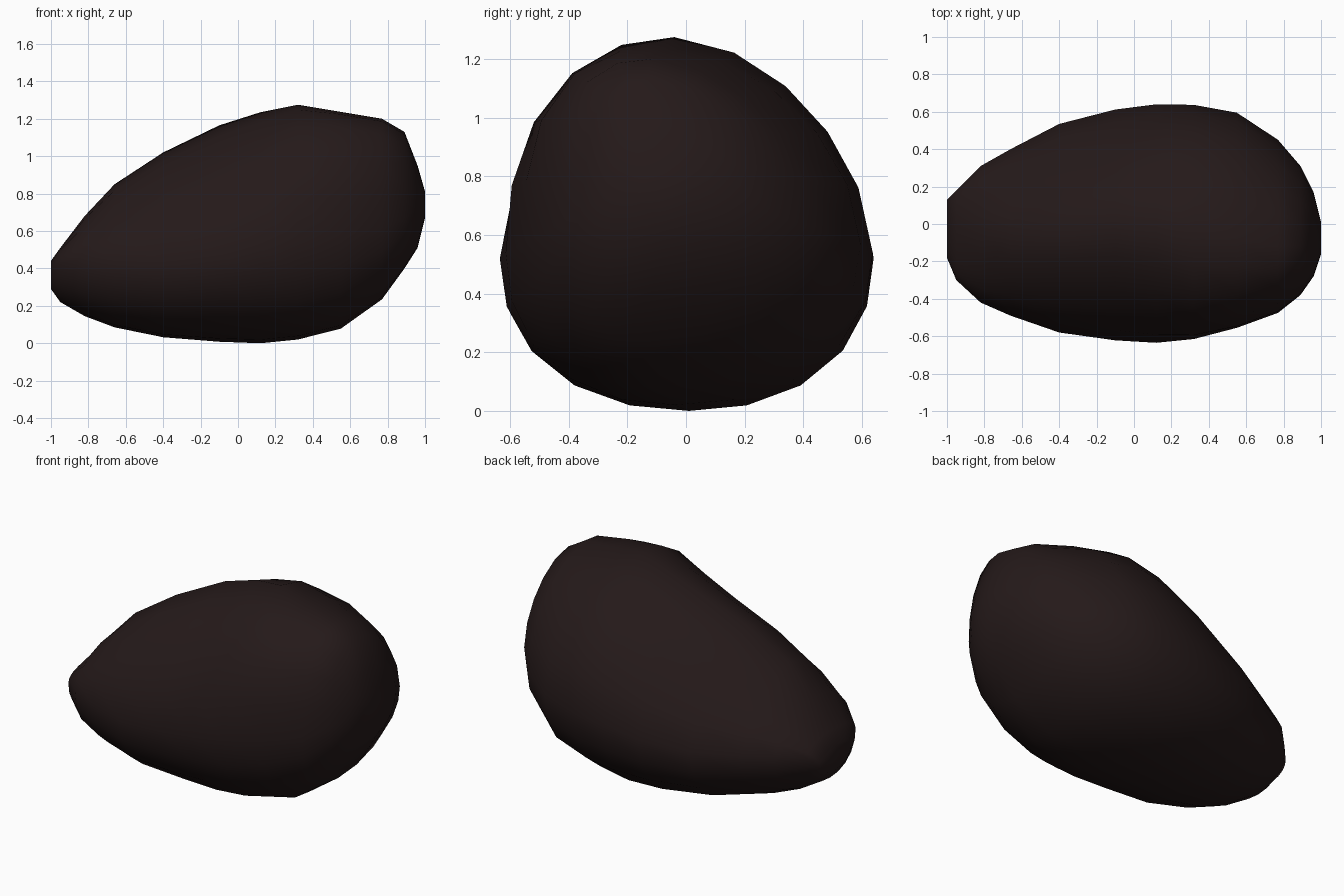
import bpy, bmesh
from math import cos, sin, pi

if "Cube" in bpy.data.objects:
    bpy.data.objects.remove(bpy.data.objects["Cube"])

SIDES = 20
# stations along the stone:
# x, bottom z, top z, front y, back y, widest z, ridge y, front / back shoulder roundness
STATIONS = [
    (-1.00, .29, .44, -.18, .13, .38, -.03, 2.4, 2.2),
    (-.95, .22, .51, -.30, .18, .43, -.05, 2.3, 2.0),
    (-.82, .145, .68, -.42, .31, .45, -.06, 1.8, 1.5),
    (-.66, .085, .85, -.49, .40, .45, -.06, 1.65, 1.35),
    (-.40, .032, 1.02, -.58, .535, .45, -.03, 1.6, 1.35),
    (-.10, .008, 1.165, -.622, .612, .48, .02, 1.65, 1.45),
    (.12, .0, 1.235, -.635, .64, .52, .01, 1.8, 1.6),
    (.32, .02, 1.275, -.615, .637, .54, -.04, 2.2, 1.75),
    (.55, .078, 1.237, -.555, .595, .57, -.08, 2.6, 1.8),
    (.77, .235, 1.20, -.475, .45, .61, -.12, 2.5, 1.75),
    (.89, .40, 1.13, -.38, .31, .67, -.12, 2.3, 1.8),
    (.96, .51, .95, -.28, .17, .72, -.09, 2.0, 2.0),
    (1.00, .67, .81, -.16, .01, .74, -.07, 2.0, 2.0),
]


def section(bm, x, zb, zt, y0, y1, zw, yr, pf, pb):
    """Lopsided rounded ring with its own roundness in every quadrant."""
    ring = []
    for i in range(SIDES):
        a = 2 * pi * i / SIDES
        c, s = cos(a), sin(a)
        p = 2.2 if s < 0 else (pb if c > 0 else pf)
        r = (abs(c) ** p + abs(s) ** p) ** (-1 / p)
        y = yr + c * r * ((y1 - yr) if c > 0 else (yr - y0))
        z = zw + s * r * ((zt - zw) if s > 0 else (zw - zb))
        ring.append(bm.verts.new((x, y, z)))
    return ring


# stone body: loft the sections and close both ends
bm = bmesh.new()
rings = [section(bm, *s) for s in STATIONS]
for a, b in zip(rings, rings[1:]):
    for i in range(SIDES):
        j = (i + 1) % SIDES
        bm.faces.new((a[i], a[j], b[j], b[i]))
bm.faces.new(rings[0])
bm.faces.new(rings[-1])
bmesh.ops.recalc_face_normals(bm, faces=bm.faces)
for f in bm.faces:
    f.smooth = True
mesh = bpy.data.meshes.new("stone")
bm.to_mesh(mesh)
bm.free()
stone = bpy.data.objects.new("stone", mesh)
bpy.context.collection.objects.link(stone)

# dark brown surface
mat = bpy.data.materials.new("dark_stone")
mat.diffuse_color = (0.018, 0.010, 0.010, 1)
mat.use_nodes = True
mat.node_tree.nodes["Principled BSDF"].inputs["Base Color"].default_value = mat.diffuse_color
mesh.materials.append(mat)
